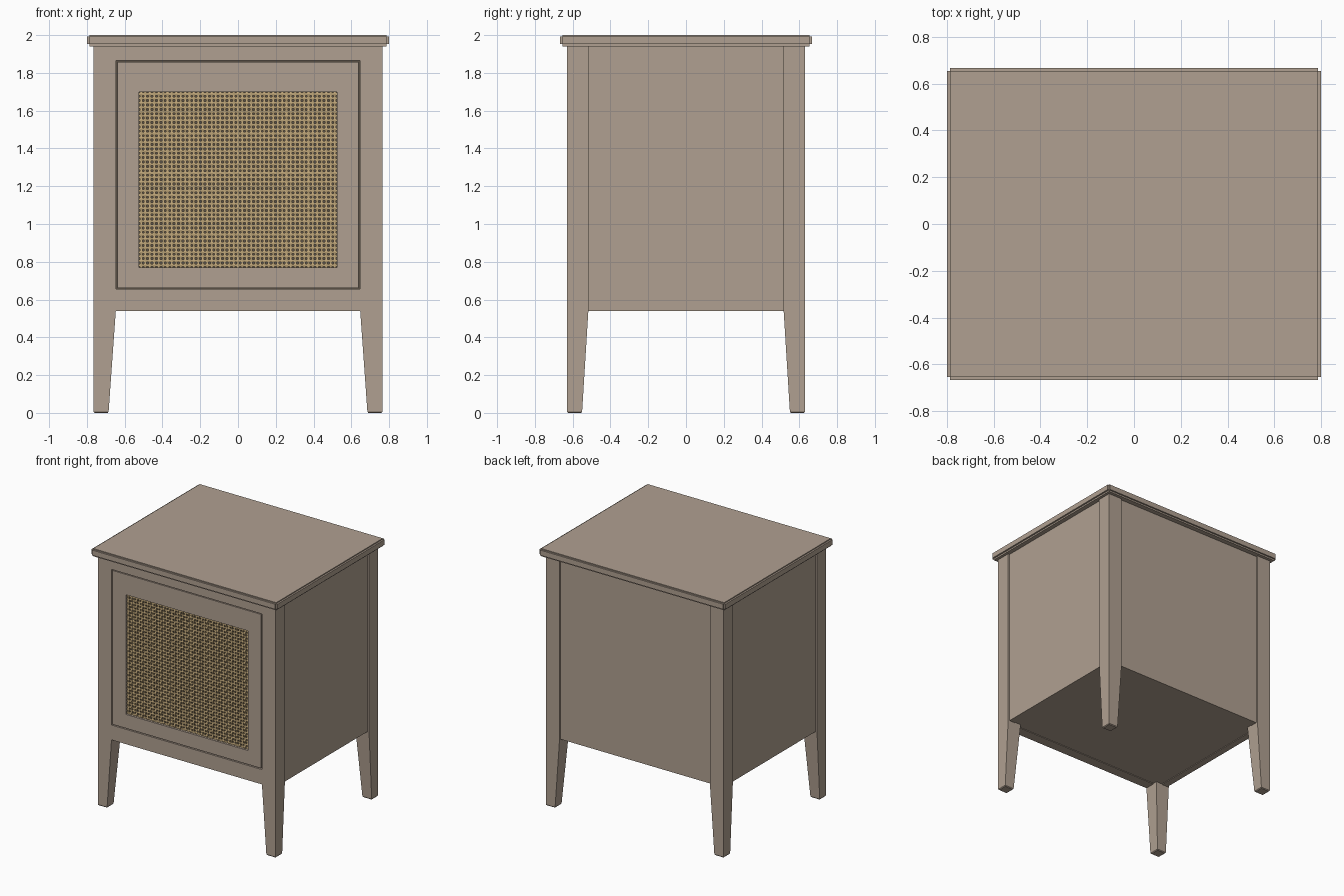
import bpy, bmesh, math
from mathutils import Vector

if "Cube" in bpy.data.objects:
    bpy.data.objects.remove(bpy.data.objects["Cube"])


def material(name, rgb):
    m = bpy.data.materials.new(name)
    m.diffuse_color = (*rgb, 1)
    m.use_nodes = True
    m.node_tree.nodes["Principled BSDF"].inputs["Base Color"].default_value = m.diffuse_color
    return m


WOOD = material("taupe wood", (0.434, 0.352, 0.283))
CANE = material("tan cane", (0.52, 0.38, 0.19))
DARK = material("dark interior", (0.10, 0.08, 0.06))


def finish(name, bm, mat):
    bmesh.ops.recalc_face_normals(bm, faces=bm.faces)
    me = bpy.data.meshes.new(name)
    bm.to_mesh(me)
    bm.free()
    me.materials.append(mat)
    ob = bpy.data.objects.new(name, me)
    bpy.context.collection.objects.link(ob)
    return ob


def add_box(bm, x0, x1, y0, y1, z0, z1):
    vs = bmesh.ops.create_cube(bm, size=1)["verts"]
    for v in vs:
        v.co = Vector((x1 if v.co.x > 0 else x0,
                       y1 if v.co.y > 0 else y0,
                       z1 if v.co.z > 0 else z0))


def box(name, *dims, mat=WOOD):
    bm = bmesh.new()
    add_box(bm, *dims)
    return finish(name, bm, mat)


def boolean(target, other, op):
    mod = target.modifiers.new("cut", "BOOLEAN")
    mod.operation, mod.object, mod.solver = op, other, "EXACT"
    bpy.context.view_layer.objects.active = target
    bpy.ops.object.modifier_apply(modifier=mod.name)
    bpy.data.objects.remove(other)


# Corner posts: square above, tapering on the two inner sides below the case
def post(name, sx, sy):
    bm = bmesh.new()
    rings = []
    for z, ix, iy, e in ((0, .69, .555, .005), (.006, .685, .55, 0),
                         (.54, .647, .517, 0), (1.94, .647, .517, 0)):
        ox, oy = .765 - e, .63 - e
        rings.append([bm.verts.new((sx * x, sy * y, z))
                      for x, y in ((ix, iy), (ox, iy), (ox, oy), (ix, oy))])
    for a, b in zip(rings, rings[1:]):
        for i in range(4):
            j = (i + 1) % 4
            bm.faces.new((a[i], a[j], b[j], b[i]))
    bm.faces.new(rings[0])
    bm.faces.new(rings[-1])
    return finish(name, bm, WOOD)


post("back_left_leg", -1, 1)
post("back_right_leg", 1, 1)

# Front face frame: both front posts united with the two rails
frame = post("front_frame", -1, -1)
boolean(frame, box("top_rail", -.70, .70, -.63, -.55, 1.865, 1.94), "UNION")
boolean(frame, box("bottom_rail", -.70, .70, -.63, -.55, .54, .655), "UNION")
boolean(frame, post("front_right_leg", 1, -1), "UNION")

# Recessed case panels
box("left_panel", -.752, -.70, -.54, .54, .54, 1.94)
box("right_panel", .70, .752, -.54, .54, .54, 1.94)
box("back_panel", -.67, .67, .56, .617, .54, 1.94)
box("bottom_panel", -.71, .71, -.57, .57, .545, .60)
box("interior_backing", -.66, .66, -.575, -.56, .64, 1.88, mat=DARK)

# Top slab with a stepped lip on each side
bm = bmesh.new()
add_box(bm, -.787, .787, -.655, .655, 1.94, 2.0)
for s in (-1, 1):
    add_box(bm, *sorted((s * .787, s * .80)), -.655, .655, 1.952, 1.992)
    add_box(bm, -.787, .787, *sorted((s * .655, s * .667)), 1.952, 1.992)
finish("top_slab", bm, WOOD)

# Door: a board with the cane window and finger scoop cut out
door = box("door", -.638, .638, -.628, -.58, .662, 1.858)
boolean(door, box("window_cutter", -.525, .525, -.7, -.5, .77, 1.70), "DIFFERENCE")
bm = bmesh.new()
bmesh.ops.create_uvsphere(bm, u_segments=48, v_segments=24, radius=1)
for v in bm.verts:
    # long axis along x, pole ends at the tips
    v.co = Vector((v.co.z * .222, -.628 + v.co.y * .035, 1.78 + v.co.x * .026))
boolean(door, finish("scoop_cutter", bm, WOOD), "DIFFERENCE")
bpy.ops.object.select_all(action="DESELECT")
door.select_set(True)
bpy.context.view_layer.objects.active = door
bpy.ops.object.shade_smooth_by_angle(angle=math.radians(30))

# Woven cane: strands passing alternately over and under each other
X0, X1, Z0, Z1, Y = -.525, .525, .77, 1.70, -.612
NX, NZ, HALF, THICK, WAVE = 45, 40, .0068, .0015, .0025
PX, PZ = (X1 - X0) / NX, (Z1 - Z0) / NZ


def strand(bm, path, side):
    prev = None
    for p in path:
        ring = [bm.verts.new(p + side * a * HALF + Vector((0, b * THICK, 0)))
                for a, b in ((-1, -1), (1, -1), (1, 1), (-1, 1))]
        if prev:
            for i in range(4):
                j = (i + 1) % 4
                bm.faces.new((prev[i], prev[j], ring[j], ring[i]))
        prev = ring


bm = bmesh.new()
for i in range(NX):
    x = X0 + (i + .5) * PX
    strand(bm, [Vector((x, Y + WAVE * (-1) ** (i + k), Z0 + (k + .5) * PZ))
                for k in range(-1, NZ + 1)], Vector((1, 0, 0)))
for k in range(NZ):
    z = Z0 + (k + .5) * PZ
    strand(bm, [Vector((X0 + (i + .5) * PX, Y - WAVE * (-1) ** (i + k), z))
                for i in range(-1, NX + 1)], Vector((0, 0, 1)))
finish("cane_weave", bm, CANE)
box("cane_backing", -.53, .53, -.60, -.59, .765, 1.705, mat=DARK)
